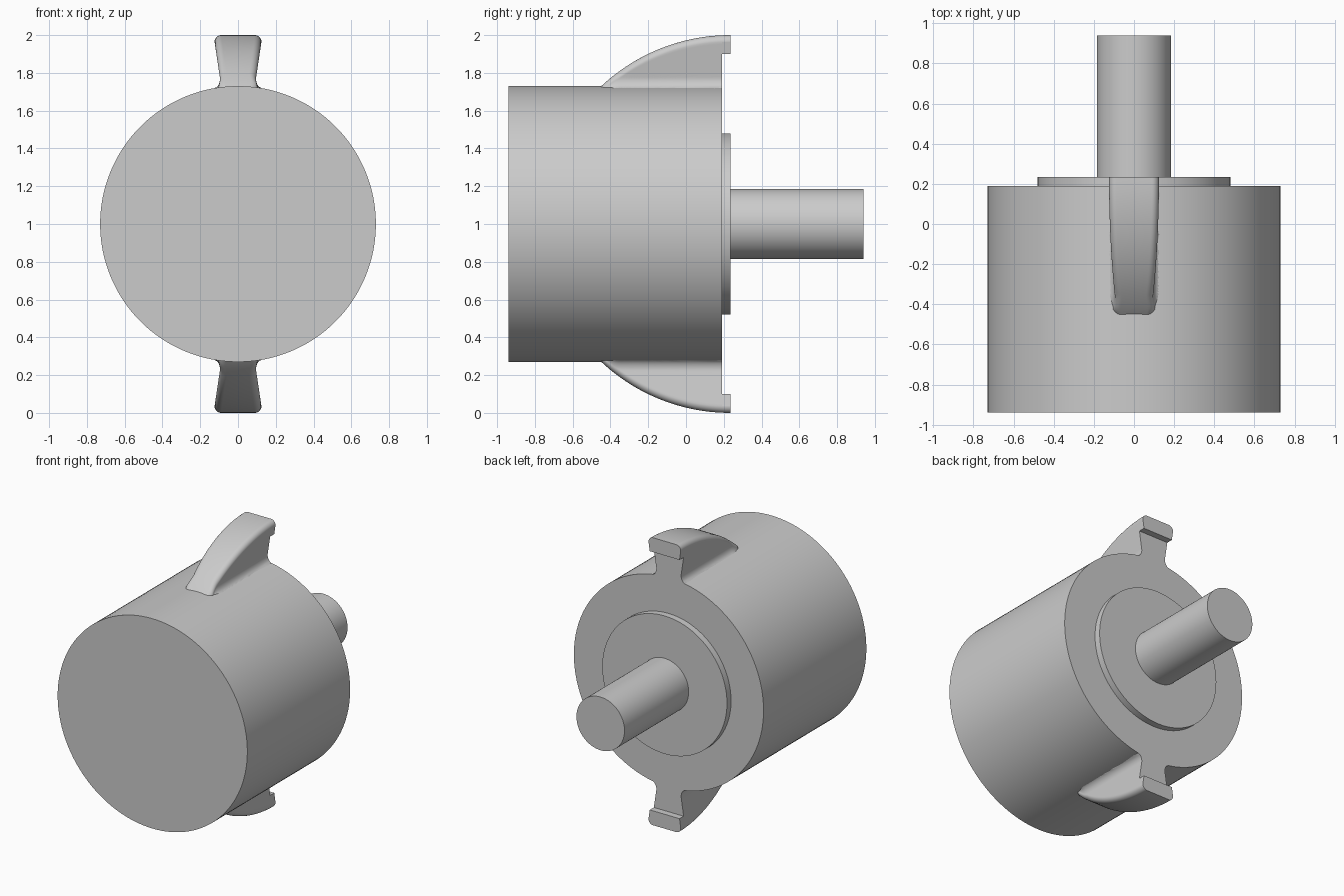
import bpy, bmesh
from math import sqrt, sin, cos, pi, radians

if "Cube" in bpy.data.objects:
    bpy.data.objects.remove(bpy.data.objects["Cube"], do_unlink=True)

grey = bpy.data.materials.new("plain grey")
grey.use_nodes = True
GREY = (0.6, 0.6, 0.6, 1)
grey.diffuse_color = GREY
grey.node_tree.nodes["Principled BSDF"].inputs["Base Color"].default_value = GREY

AXIS_Z = 1.0       # height of the turning axis
BODY_BACK = 0.19
LIP_BACK = 0.235   # the fin arc is centred at this y


def finish(obj, name):
    obj.name = name
    obj.data.materials.append(grey)
    bpy.ops.object.select_all(action='DESELECT')
    obj.select_set(True)
    bpy.context.view_layer.objects.active = obj
    bpy.ops.object.shade_smooth_by_angle(angle=radians(35))


def cylinder(name, radius, y0, y1):
    bpy.ops.mesh.primitive_cylinder_add(
        vertices=128, radius=radius, depth=y1 - y0,
        location=(0, (y0 + y1) / 2, AXIS_Z), rotation=(pi / 2, 0, 0))
    finish(bpy.context.object, name)


def half_width(z, h):
    """Fin half width at height z: a flared foot, then a widening wall."""
    flare = 0.04 * max(0, min(1, (h - 0.73) / 0.07))
    t = max(0, min(1, (z - 0.715) / 0.055))
    foot = flare * (1 - sqrt(1 - (1 - t) ** 2))
    return 0.095 + foot + 0.15 * max(0, z - 0.77)


def section(y, base):
    """Closed fin outline at y, with rounded top corners."""
    h = sqrt(1 - (y - LIP_BACK) ** 2)
    r = 0.035
    top = h - r
    side = []
    for i in range(31):
        z = base + (top - base) * i / 30
        side.append((half_width(z, h), z))
    w = half_width(top, h)
    for i in range(1, 9):
        a = pi / 2 * i / 8
        side.append((w - r + r * cos(a), top + r * sin(a)))
    outline = side + [(-x, z) for x, z in reversed(side)]
    return [(x, y, z) for x, z in outline]


def loft(name, y0, y1, base, steps, turn):
    bm = bmesh.new()
    rings = []
    for i in range(steps + 1):
        y = y0 + (y1 - y0) * i / steps
        rings.append([bm.verts.new(p) for p in section(y, base)])
    n = len(rings[0])
    for a, b in zip(rings, rings[1:]):
        for k in range(n):
            j = (k + 1) % n
            bm.faces.new((a[k], a[j], b[j], b[k]))
    bm.faces.new(rings[0])
    bm.faces.new(rings[-1])
    bmesh.ops.recalc_face_normals(bm, faces=bm.faces)
    mesh = bpy.data.meshes.new(name)
    bm.to_mesh(mesh)
    bm.free()
    obj = bpy.data.objects.new(name, mesh)
    bpy.context.collection.objects.link(obj)
    obj.location.z = AXIS_Z
    obj.rotation_euler.y = turn
    finish(obj, name)


# Drum, collar and shaft along the y axis
cylinder("drum_body", 0.73, -0.94, BODY_BACK)
cylinder("rear_collar", 0.48, BODY_BACK - 0.05, LIP_BACK)
cylinder("shaft", 0.185, LIP_BACK - 0.05, 0.94)

# Opposed fins, each with a lip that overhangs the rear face
for side, turn in (("upper", 0), ("lower", pi)):
    loft(side + "_fin", -0.465, BODY_BACK, 0.64, 48, turn)
    loft(side + "_fin_lip", BODY_BACK, LIP_BACK, 0.90, 3, turn)
